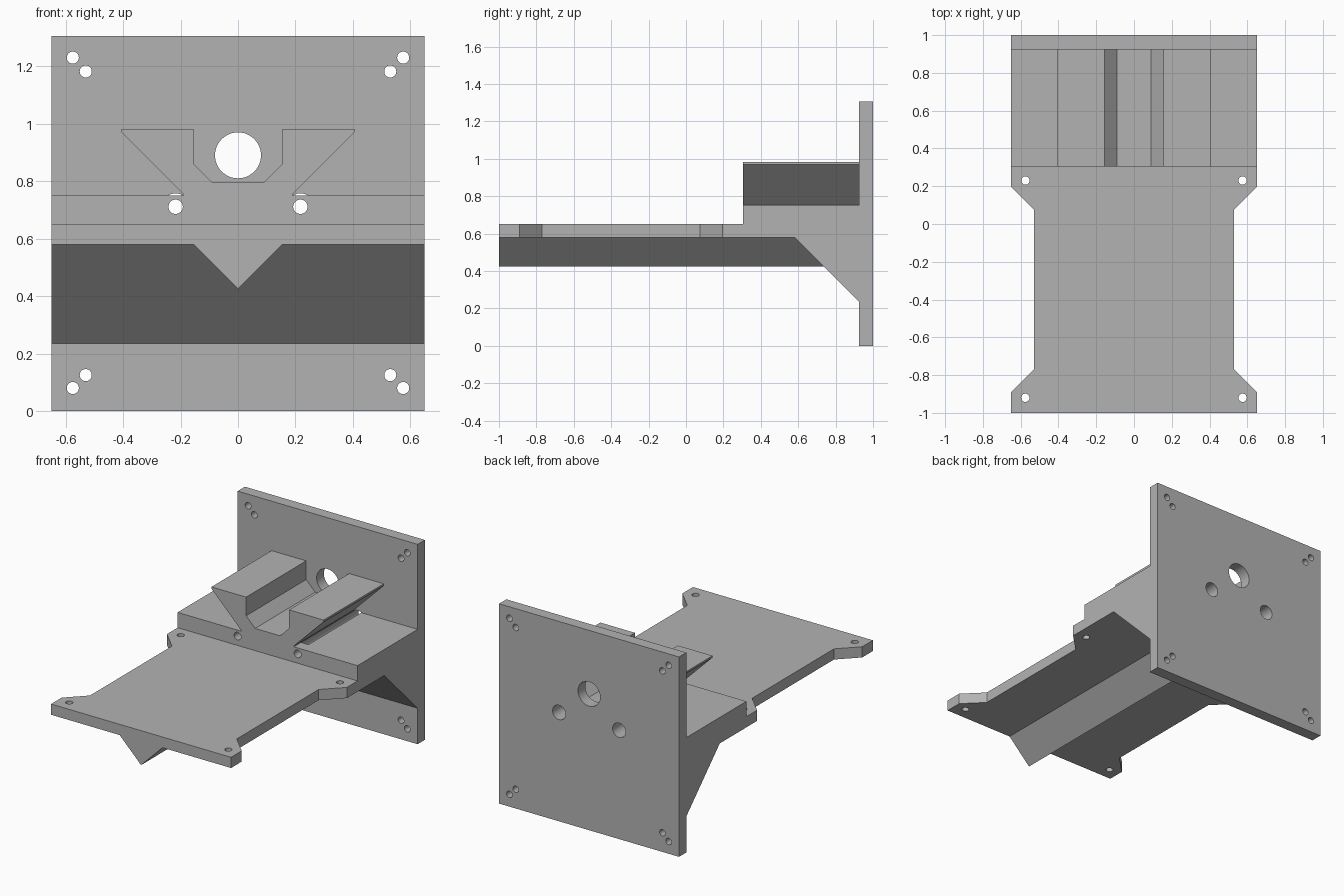
import bpy, bmesh, math
from mathutils import Matrix, Vector

if "Cube" in bpy.data.objects:
    bpy.data.objects.remove(bpy.data.objects["Cube"])

grey = bpy.data.materials.new("plain grey")
grey.diffuse_color = (0.45, 0.45, 0.45, 1)
grey.use_nodes = True
grey.node_tree.nodes["Principled BSDF"].inputs["Base Color"].default_value = grey.diffuse_color


def prism(name, points, axis, start, end):
    """Extrude a 2D profile along an axis: x (y,z), y (x,z) or z (x,y)."""
    place = {"x": lambda a, b: (start, a, b),
             "y": lambda a, b: (a, start, b),
             "z": lambda a, b: (a, b, start)}[axis]
    shift = Vector([(end - start) * (axis == k) for k in "xyz"])
    bm = bmesh.new()
    face = bm.faces.new([bm.verts.new(place(*p)) for p in points])
    out = bmesh.ops.extrude_face_region(bm, geom=[face])["geom"]
    bmesh.ops.translate(bm, vec=shift,
                        verts=[v for v in out if isinstance(v, bmesh.types.BMVert)])
    bmesh.ops.recalc_face_normals(bm, faces=bm.faces)
    return add(name, bm)


def add(name, bm):
    mesh = bpy.data.meshes.new(name)
    bm.to_mesh(mesh)
    bm.free()
    mesh.materials.append(grey)
    obj = bpy.data.objects.new(name, mesh)
    bpy.context.collection.objects.link(obj)
    return obj


def drill(bm, a, b, radius, axis, start, end, sides=32):
    """Add one cylindrical cutter to the bmesh."""
    mid = (start + end) / 2
    if axis == "y":
        m = Matrix.Translation((a, mid, b)) @ Matrix.Rotation(math.pi / 2, 4, "X")
    else:
        m = Matrix.Translation((a, b, mid))
    bmesh.ops.create_cone(bm, cap_ends=True, segments=sides, radius1=radius,
                          radius2=radius, depth=end - start, matrix=m)


def combine(obj, other, operation):
    mod = obj.modifiers.new(operation, "BOOLEAN")
    mod.operation, mod.solver, mod.object = operation, "EXACT", other
    mod.use_self = operation == "DIFFERENCE"
    bpy.context.view_layer.objects.active = obj
    bpy.ops.object.modifier_apply(modifier=mod.name)
    bpy.data.objects.remove(other, do_unlink=True)


def mirrored(half):
    """Complete a right-hand outline with its mirror image."""
    return half + [(-x, y) for x, y in reversed(half) if x != 0]


# Wall plate, raised block and sloping gusset share one side profile
bracket = prism("bracket", [(0.305, 0.58), (0.305, 0.75), (0.925, 0.75),
                            (0.925, 1.305), (1, 1.305), (1, 0), (0.925, 0),
                            (0.925, 0.235), (0.58, 0.58)], "x", -0.65, 0.65)

# Flat tray with flared corners
tray = prism("tray", mirrored([(0.65, -1), (0.65, -0.89), (0.53, -0.77),
                               (0.53, 0.075), (0.65, 0.195), (0.65, 0.305)]),
             "z", 0.58, 0.65)

# V-shaped stiffening rib under the tray
rib = prism("rib", [(-0.165, 0.59), (0, 0.425), (0.165, 0.59)], "y", -1, 0.8)

# Dovetail cradle with its central channel
cradle = prism("cradle", mirrored([(0.19, 0.70), (0.19, 0.755), (0.405, 0.97),
                                   (0.405, 0.982), (0.155, 0.982),
                                   (0.155, 0.86), (0.09, 0.795)]),
               "y", 0.305, 0.95)

for part in (tray, rib, cradle):
    combine(bracket, part, "UNION")

# Screw holes, shaft hole and counterbored bolt holes
bm = bmesh.new()
drill(bm, 0, 0.89, 0.08, "y", 0.90, 1.1, 48)
for s in (-1, 1):
    for x, z in ((0.575, 1.23), (0.53, 1.182), (0.53, 0.125), (0.575, 0.08)):
        drill(bm, s * x, z, 0.021, "y", 0.85, 1.1)
    for y in (0.23, -0.92):
        drill(bm, s * 0.575, y, 0.022, "z", 0.5, 0.7)
    drill(bm, s * 0.217, 0.711, 0.025, "y", 0.2, 0.5)
    drill(bm, s * 0.217, 0.711, 0.047, "y", 0.38, 1.1)
combine(bracket, add("hole_cutters", bm), "DIFFERENCE")

# Crisp flat faces with smooth hole walls
bpy.ops.object.select_all(action="DESELECT")
bracket.select_set(True)
bpy.context.view_layer.objects.active = bracket
bpy.ops.object.shade_smooth_by_angle(angle=math.radians(30))
